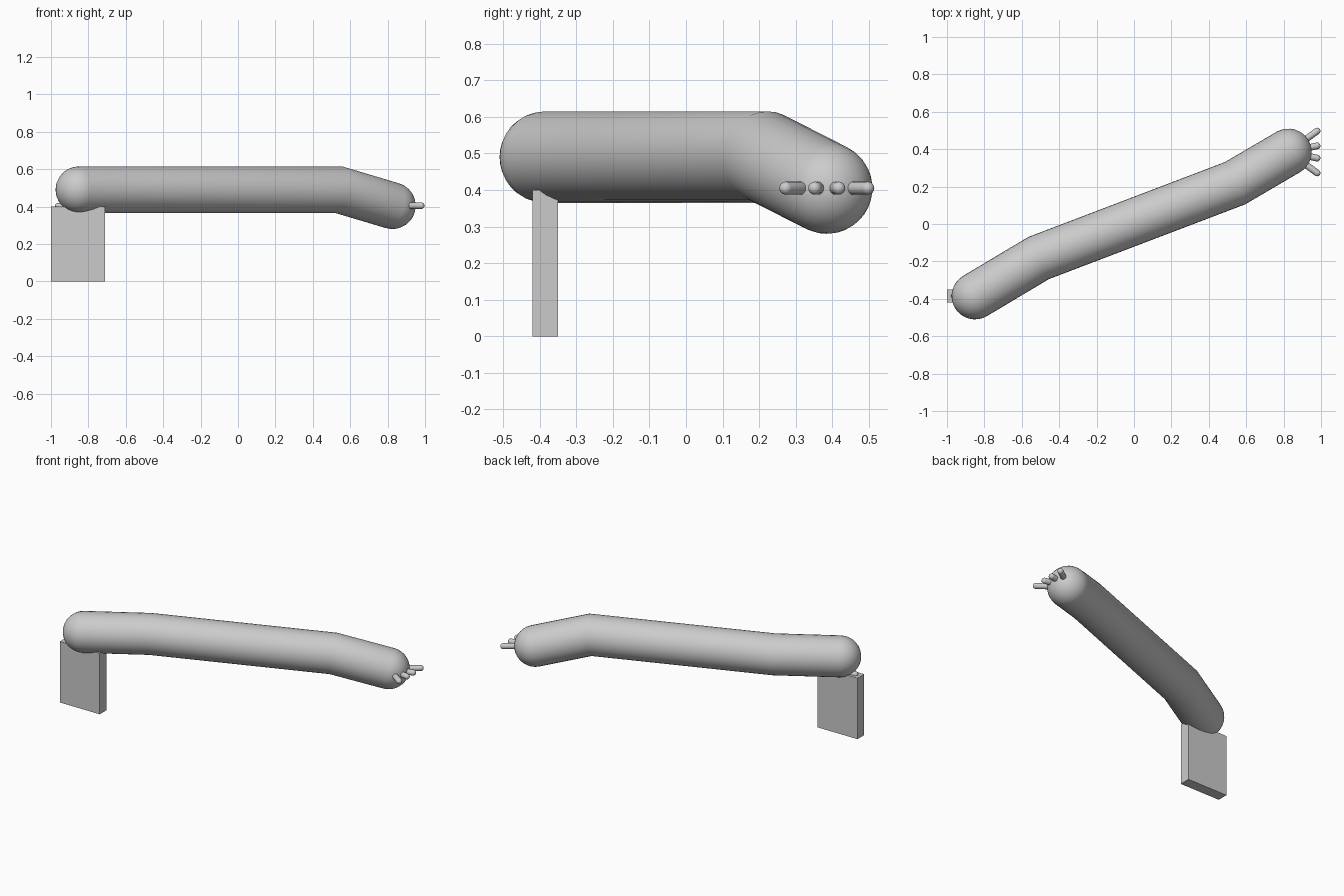
import bpy, bmesh, math
from mathutils import Vector

cube = bpy.data.objects.get("Cube")
if cube:
    bpy.data.objects.remove(cube, do_unlink=True)

grey = bpy.data.materials.new("plain grey")
grey.use_nodes = True
colour = (0.6, 0.6, 0.6, 1)
grey.diffuse_color = colour
grey.node_tree.nodes["Principled BSDF"].inputs["Base Color"].default_value = colour


def finish(name, bm, smooth):
    bmesh.ops.recalc_face_normals(bm, faces=bm.faces)
    mesh = bpy.data.meshes.new(name)
    bm.to_mesh(mesh)
    bm.free()
    mesh.materials.append(grey)
    for f in mesh.polygons:
        f.use_smooth = smooth
    obj = bpy.data.objects.new(name, mesh)
    bpy.context.collection.objects.link(obj)
    return obj


def rounded_tube(name, path, radius, sides=32, cap_steps=8):
    """Tube through the path with mitred bends and hemispherical ends."""
    pts = [Vector(p) for p in path]
    dirs = [(b - a).normalized() for a, b in zip(pts, pts[1:])]
    side = dirs[0].cross(Vector((0, 0, 1))).normalized()
    up = side.cross(dirs[0])
    turns = [math.tau * i / sides for i in range(sides)]
    offsets = [(side * math.cos(a) + up * math.sin(a)) * radius for a in turns]
    start = [pts[0] + o for o in offsets]

    # Carry the cross-section along each segment to the next mitre plane
    rings = [start]
    for i, d in enumerate(dirs):
        n = d + dirs[i + 1] if i + 1 < len(dirs) else d
        rings.append([p + d * ((pts[i + 1] - p).dot(n) / d.dot(n)) for p in rings[-1]])

    def cap(ring, centre, outward):
        angles = [math.pi / 2 * k / cap_steps for k in range(1, cap_steps)]
        return [[centre + (p - centre) * math.cos(a) + outward * radius * math.sin(a)
                 for p in ring] for a in angles]

    rings = cap(start, pts[0], -dirs[0])[::-1] + rings + cap(rings[-1], pts[-1], dirs[-1])
    bm = bmesh.new()
    loops = [[bm.verts.new(p) for p in r] for r in rings]
    for a, b in zip(loops, loops[1:]):
        for i in range(sides):
            j = (i + 1) % sides
            bm.faces.new((a[i], a[j], b[j], b[i]))
    poles = ((loops[0], pts[0] - dirs[0] * radius), (loops[-1], pts[-1] + dirs[-1] * radius))
    for loop, tip in poles:
        pole = bm.verts.new(tip)
        for i in range(sides):
            bm.faces.new((loop[i], loop[(i + 1) % sides], pole))
    return finish(name, bm, True)


# Both arms as one bent tube
hand = Vector((0.825, 0.385, 0.405))
rounded_tube("arms", [(-0.85, -0.385, 0.49), (-0.51, -0.182, 0.49),
                      (0.54, 0.218, 0.49), hand], 0.125)

# Fingers fanned out from the free hand
for i, degrees in enumerate((-36, -12, 12, 36)):
    slope = math.tan(math.radians(degrees))
    rounded_tube("finger_%d" % (i + 1),
                 [hand + Vector((x, x * slope, 0)) for x in (0.06, 0.154)],
                 0.018, 16, 5)

# Case with its grip held in the other hand
bm = bmesh.new()
bmesh.ops.create_cube(bm, size=1)
bmesh.ops.scale(bm, vec=(0.29, 0.07, 0.4), verts=bm.verts)
bmesh.ops.translate(bm, vec=(-0.855, -0.385, 0.2), verts=bm.verts)
finish("case", bm, False)
rounded_tube("case_grip", [(-0.96, -0.385, 0.402), (-0.75, -0.385, 0.402)], 0.018, 16, 5)
